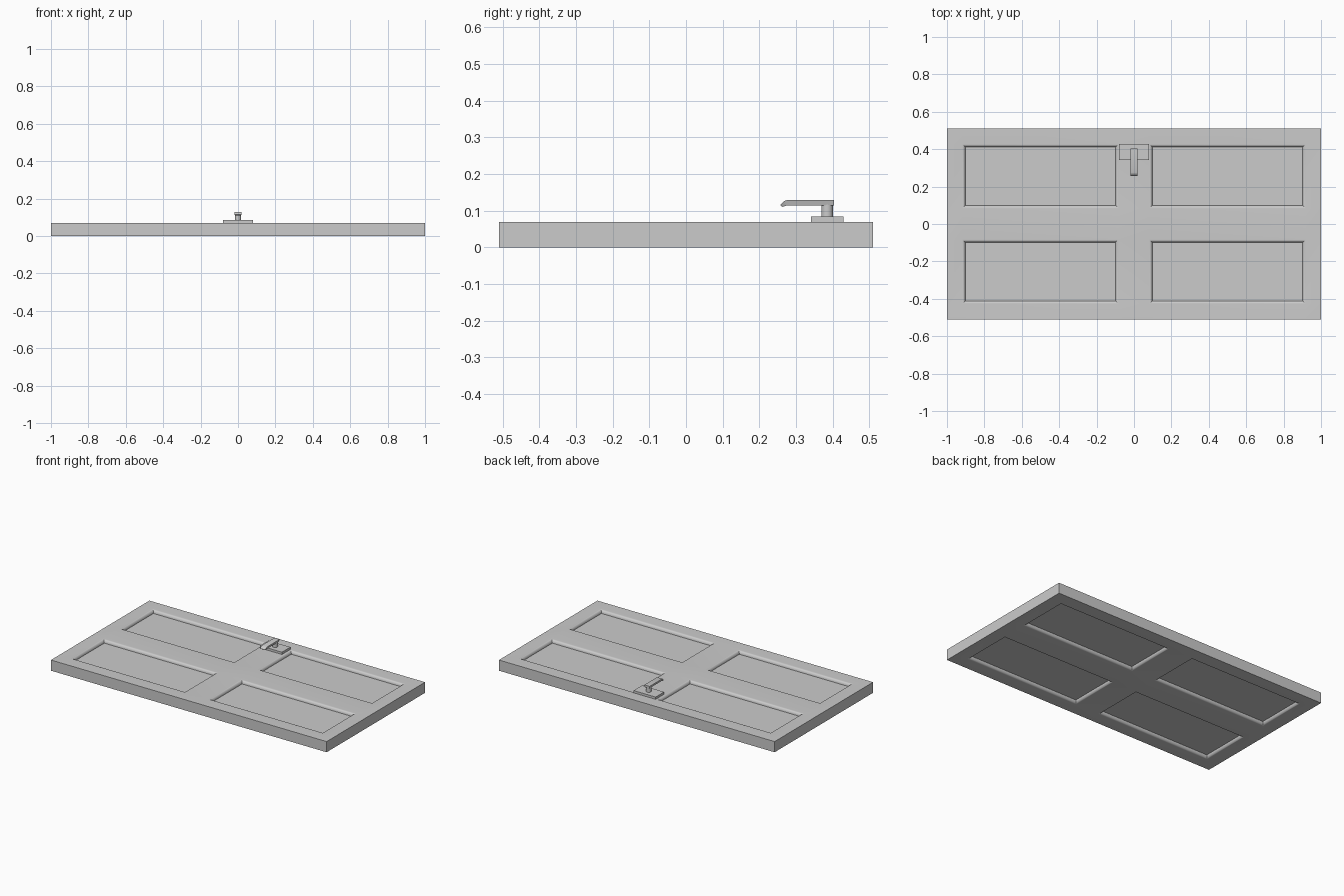
import bpy, bmesh, math
from mathutils import Vector

if "Cube" in bpy.data.objects:
    bpy.data.objects.remove(bpy.data.objects["Cube"])

T = 0.07  # door thickness


def finish(name, bm, smooth=None):
    bmesh.ops.remove_doubles(bm, verts=bm.verts, dist=1e-5)
    bmesh.ops.recalc_face_normals(bm, faces=bm.faces)
    me = bpy.data.meshes.new(name)
    bm.to_mesh(me)
    bm.free()
    ob = bpy.data.objects.new(name, me)
    bpy.context.collection.objects.link(ob)
    if smooth:
        bpy.ops.object.select_all(action='DESELECT')
        ob.select_set(True)
        bpy.context.view_layer.objects.active = ob
        bpy.ops.object.shade_smooth_by_angle(angle=math.radians(smooth))
    return ob


# Door slab: gridded faces, four panels sunk on both sides
xs = [-1, -0.917, -0.083, 0.083, 0.917, 1]
ys = [-0.51, -0.427, -0.083, 0.083, 0.427, 0.51]
# moulding profile: (inset, depth), rounded lip into a steep wall
steps = [(0.016 * math.sin(a), 0.020 * (1 - math.cos(a)))
         for a in [i * math.pi / 12 for i in range(7)]]
bm = bmesh.new()


def quad(*pts):
    bm.faces.new([bm.verts.new(p) for p in pts])


def rect(x0, x1, y0, y1, d, z, s):
    return [(x0 + d[0], y0 + d[0], z - s * d[1]), (x1 - d[0], y0 + d[0], z - s * d[1]),
            (x1 - d[0], y1 - d[0], z - s * d[1]), (x0 + d[0], y1 - d[0], z - s * d[1])]


for z, s in ((T, 1), (0, -1)):
    for i in range(5):
        for j in range(5):
            cell = (xs[i], xs[i + 1], ys[j], ys[j + 1])
            if i in (1, 3) and j in (1, 3):
                rings = [rect(*cell, d, z, s) for d in steps]
                for a, b in zip(rings, rings[1:]):
                    for k in range(4):
                        m = (k + 1) % 4
                        quad(a[k], a[m], b[m], b[k])
                quad(*rings[-1])
            else:
                quad(*rect(*cell, (0, 0), z, s))
for i in range(5):  # slab edges
    for e in (-1, 1):
        quad((xs[i], e * .51, 0), (xs[i + 1], e * .51, 0), (xs[i + 1], e * .51, T), (xs[i], e * .51, T))
        quad((e, ys[i], 0), (e, ys[i + 1], 0), (e, ys[i + 1], T), (e, ys[i], T))
finish("door_slab", bm, 30)

# Handle back plate
bm = bmesh.new()
bmesh.ops.create_cube(bm, size=1)
for v in bm.verts:
    v.co = Vector((v.co.x * 0.16, v.co.y * 0.088 + 0.385, v.co.z * 0.016 + 0.077))
finish("handle_plate", bm)

# Handle spindle
bm = bmesh.new()
bmesh.ops.create_cone(bm, cap_ends=True, segments=24, radius1=0.016, radius2=0.016, depth=0.034)
bmesh.ops.translate(bm, verts=bm.verts, vec=(0, 0.385, 0.1))
finish("handle_spindle", bm, 40)

# Lever: side profile with a down-curved tip, narrower underneath
top = [(0.404, 0.129), (0.275, 0.129), (0.268, 0.1265), (0.261, 0.120), (0.257, 0.115)]
low = [(0.404, 0.114), (0.275, 0.114), (0.271, 0.1135), (0.267, 0.112), (0.262, 0.1105)]
bm = bmesh.new()
rows = []
for (yt, zt), (yb, zb) in zip(top, low):
    rows.append([bm.verts.new(p) for p in
                 ((-0.019, yt, zt), (0.019, yt, zt), (0.015, yb, zb), (-0.015, yb, zb))])
for a, b in zip(rows, rows[1:]):
    for k in range(4):
        m = (k + 1) % 4
        bm.faces.new((a[k], a[m], b[m], b[k]))
bm.faces.new(rows[0])
bm.faces.new(rows[-1])
finish("handle_lever", bm, 30)
